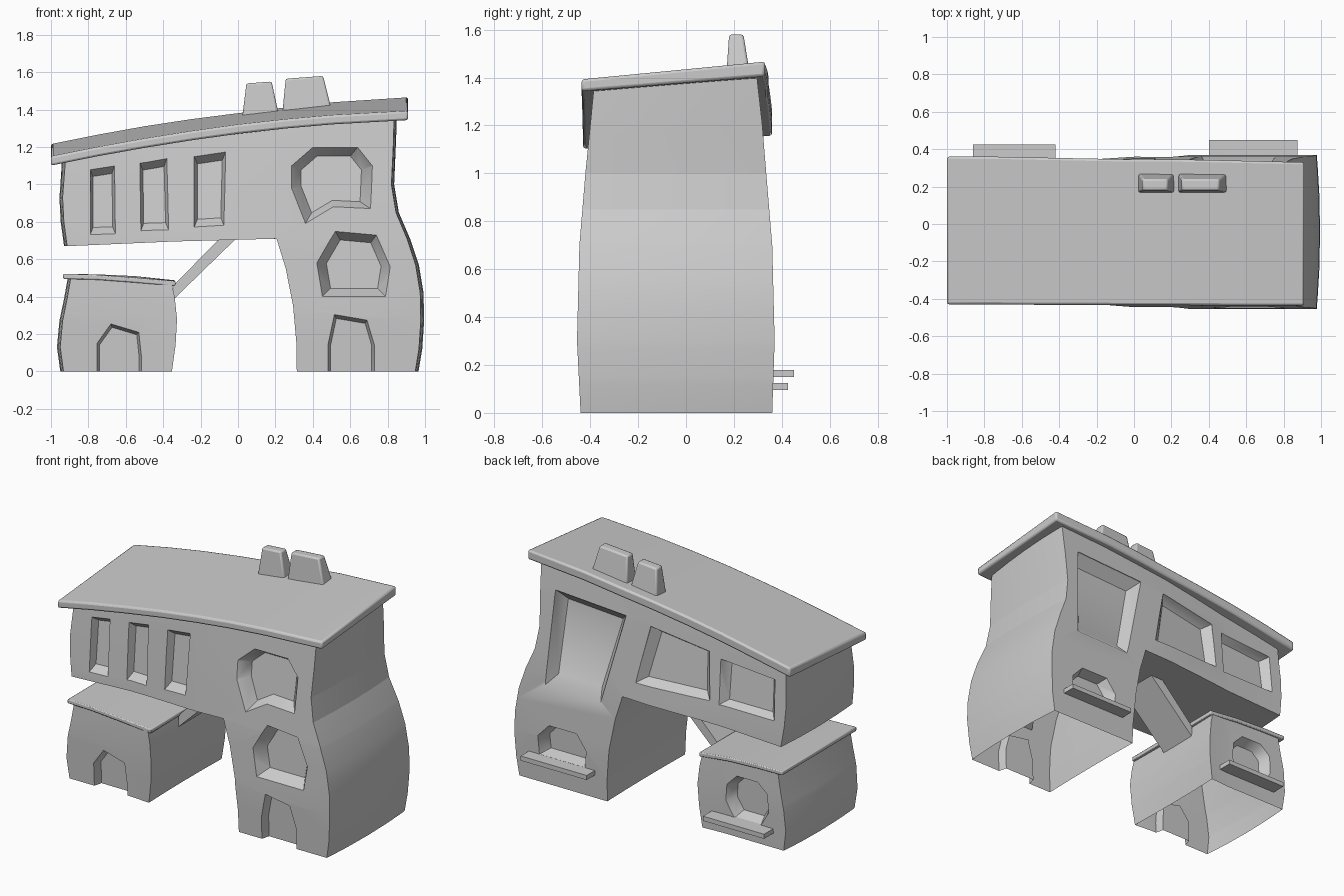
import bpy, bmesh

if "Cube" in bpy.data.objects:
    bpy.data.objects.remove(bpy.data.objects["Cube"])

# Front and back wall positions (z, y_front, y_back)
WALL = [(0, -.44, .36), (.3, -.455, .37), (.7, -.445, .36), (1.0, -.42, .335), (1.4, -.38, .29)]


def wall(z, back, x):
    """Wall y at a height; the left half is a little narrower."""
    z = min(max(z, 0), 1.4)
    f = 1 - .09 * min(max(-x, 0) / .5, 1)
    for a, b in zip(WALL, WALL[1:]):
        if z <= b[0]:
            t = (z - a[0]) / (b[0] - a[0])
            return f * (a[1 + back] + t * (b[1 + back] - a[1 + back]))
    return f * WALL[-1][1 + back]


def smooth(ob, angle=0.75):
    bpy.ops.object.select_all(action='DESELECT')
    ob.select_set(True)
    bpy.context.view_layer.objects.active = ob
    bpy.ops.object.shade_smooth_by_angle(angle=angle)


def finish(bm, name):
    bmesh.ops.recalc_face_normals(bm, faces=bm.faces)
    me = bpy.data.meshes.new(name)
    bm.to_mesh(me)
    bm.free()
    ob = bpy.data.objects.new(name, me)
    bpy.context.collection.objects.link(ob)
    smooth(ob)
    return ob


def loft(bm, rings):
    """Closed solid through rings of points."""
    vs = [[bm.verts.new(p) for p in r] for r in rings]
    n = len(rings[0])
    for a, b in zip(vs, vs[1:]):
        for i in range(n):
            j = (i + 1) % n
            bm.faces.new((a[i], a[j], b[j], b[i]))
    bm.faces.new(vs[0][::-1])
    bm.faces.new(vs[-1])


def shell(name, profile, niches, shear):
    """Bulging wall block with carved niches and an open base."""
    bm = bmesh.new()
    loft(bm, [[(x, t, z) for x, z in profile] for t in (-1, -.85, -.5, 0, .5, .85, 1)])
    cuts = [((0, 0, z), (0, 0, 1)) for z in (.15, .3, .5, .7, .85, 1.0, 1.15)]
    cuts += [((x, 0, 0), (1, 0, 0)) for x in (-.5, 0)]
    for co, no in cuts:
        bmesh.ops.bisect_plane(bm, geom=bm.verts[:] + bm.edges[:] + bm.faces[:],
                               plane_co=co, plane_no=no)
    for v in bm.verts:
        x, t, z = v.co
        y0, y1 = wall(z, 0, x), wall(z, 1, x)
        v.co.y = y0 + (y1 - y0) * (t + 1) / 2
        v.co.x = x * (1 - .018 * t * t)      # end walls bow outwards
        if z > 1.03 and shear:
            v.co.z += .08 * (v.co.y + .43) - .003
    ob = finish(bm, name)
    # niche cutter
    bm = bmesh.new()
    for pts, back, depth, scale in niches:
        s = 1 if back else -1
        cx = sum(p[0] for p in pts) / len(pts)
        cz = sum(p[1] for p in pts) / len(pts)
        rings = [[], [], []]
        for x, z in pts:
            y = wall(z, back, x)
            rings[0].append((x, y + s * .12, z))
            rings[1].append((x, y + s * .002, z))
            rings[2].append((cx + (x - cx) * scale, y - s * depth,
                             z if z < 0 else cz + (z - cz) * scale))
        loft(bm, rings)
    cut = finish(bm, name + "_cutter")
    cut.hide_render = True
    m = ob.modifiers.new("niches", 'BOOLEAN')
    m.operation, m.solver, m.object = 'DIFFERENCE', 'EXACT', cut
    bpy.context.view_layer.objects.active = ob
    bpy.ops.object.modifier_apply(modifier="niches")
    bpy.data.objects.remove(cut)
    # open base
    bm = bmesh.new()
    bm.from_mesh(ob.data)
    base = [f for f in bm.faces if all(abs(v.co.z) < 1e-4 for v in f.verts)]
    bmesh.ops.delete(bm, geom=base, context='FACES')
    bm.to_mesh(ob.data)
    bm.free()
    smooth(ob)


def roof(name, rows, front, back, bevel):
    """Curved slab; rows of (x, y_front, y_back, z_front_bottom, z_back_bottom)."""
    bm = bmesh.new()
    loft(bm, [[(x, yf, zf), (x, yb, zb), (x, yb, zb + back), (x, yf, zf + front)]
              for x, yf, yb, zf, zb in rows])
    ob = finish(bm, name)
    m = ob.modifiers.new("soft_edge", 'BEVEL')
    m.width, m.segments, m.limit_method = bevel, 2, 'ANGLE'


def block(name, bottom, top, bevel=0.0):
    """Tapered block between two rectangles (x0, x1, y0, y1, z left, z right)."""
    bm = bmesh.new()
    loft(bm, [[(a, c, e), (b, c, f), (b, d, f), (a, d, e)] for a, b, c, d, e, f in (bottom, top)])
    ob = finish(bm, name)
    if bevel:
        m = ob.modifiers.new("soft_edge", 'BEVEL')
        m.width, m.segments = bevel, 2


# Tower with overhanging upper storey
house = [(.32, 0), (.318, .15), (.30, .35), (.26, .55), (.21, .71), (-.35, .695), (-.93, .67),
         (-.948, .80), (-.955, .93), (-.94, 1.12), (-.5, 1.215), (0, 1.295), (.4, 1.34),
         (.85, 1.365), (.845, 1.2), (.835, 1.0), (.86, .85), (.92, .71), (.967, .57),
         (.992, .42), (.995, .27), (.985, .12), (.965, 0)]
house_niches = [
    # arm windows, front
    ([(-.79, .73), (-.655, .735), (-.66, 1.10), (-.79, 1.08)], 0, .05, .78),
    ([(-.52, .75), (-.37, .755), (-.38, 1.14), (-.525, 1.115)], 0, .05, .78),
    ([(-.235, .77), (-.075, .78), (-.065, 1.175), (-.235, 1.15)], 0, .05, .78),
    # tower windows and door, front
    ([(.36, .79), (.51, .88), (.71, .87), (.72, 1.10), (.64, 1.20), (.40, 1.20), (.285, 1.10), (.285, .98)], 0, .075, .74),
    ([(.45, .40), (.79, .40), (.815, .56), (.74, .73), (.52, .75), (.42, .58)], 0, .075, .74),
    ([(.48, -.05), (.73, -.05), (.73, .14), (.69, .275), (.515, .305), (.48, .14)], 0, .055, .88),
    # windows, back
    ([(.76, .64), (.36, .63), (.21, 1.22), (.72, 1.25)], 1, .06, .78),
    ([(.12, .82), (-.40, .83), (-.38, 1.14), (.03, 1.20)], 1, .05, .78),
    ([(-.46, .82), (-.86, .82), (-.85, 1.08), (-.46, 1.11)], 1, .05, .78),
    ([(.80, .18), (.47, .18), (.46, .29), (.53, .385), (.73, .385), (.81, .30)], 1, .07, .78),
]
shell("main_house", house, house_niches, True)

# Small annex
annex = [(-.36, 0), (-.34, .14), (-.332, .28), (-.345, .40), (-.36, .468), (-.55, .486), (-.75, .50),
         (-.91, .503), (-.93, .39), (-.955, .27), (-.968, .13), (-.95, 0)]
annex_niches = [
    ([(-.755, -.05), (-.515, -.05), (-.515, .07), (-.53, .21), (-.68, .255), (-.755, .15)], 0, .055, .88),
    ([(-.58, .12), (-.77, .12), (-.83, .22), (-.82, .34), (-.75, .40), (-.60, .40), (-.53, .33), (-.52, .22)], 1, .07, .78),
]
shell("annex", annex, annex_niches, False)

# Roofs
roof("main_roof", [(-1.0, -.43, .36, 1.10, 1.155), (-.75, -.43, .36, 1.15, 1.205), (-.5, -.432, .355, 1.195, 1.25),
                   (-.25, -.432, .35, 1.235, 1.288), (0, -.434, .345, 1.27, 1.32), (.25, -.434, .345, 1.298, 1.35),
                   (.5, -.436, .34, 1.32, 1.378), (.91, -.436, .33, 1.343, 1.405)], .05, .062, .012)
roof("annex_roof", [(-.935, -.42, .345, .495, .495), (-.75, -.42, .345, .49, .492),
                    (-.55, -.42, .345, .475, .483), (-.335, -.42, .345, .457, .46)], .027, .027, .006)

# Chimneys
block("chimney_left", (.02, .225, .165, .275, 1.34, 1.34), (.045, .18, .18, .24, 1.54, 1.55), .01)
block("chimney_right", (.235, .51, .165, .275, 1.36, 1.36), (.255, .455, .18, .24, 1.565, 1.58), .01)

# Window ledges at the back
block("annex_ledge", (-.86, -.42, .30, .425, .095, .095), (-.86, -.42, .30, .425, .125, .125))
block("tower_ledge", (.40, .875, .33, .45, .15, .15), (.40, .875, .33, .45, .18, .18))

# Diagonal support between annex and upper storey
bm = bmesh.new()
loft(bm, [[(x, y, z) for x, z in ((-.345, .385), (.0, .72), (-.09, .72), (-.345, .46))] for y in (-.12, .15)])
finish(bm, "support_beam")
